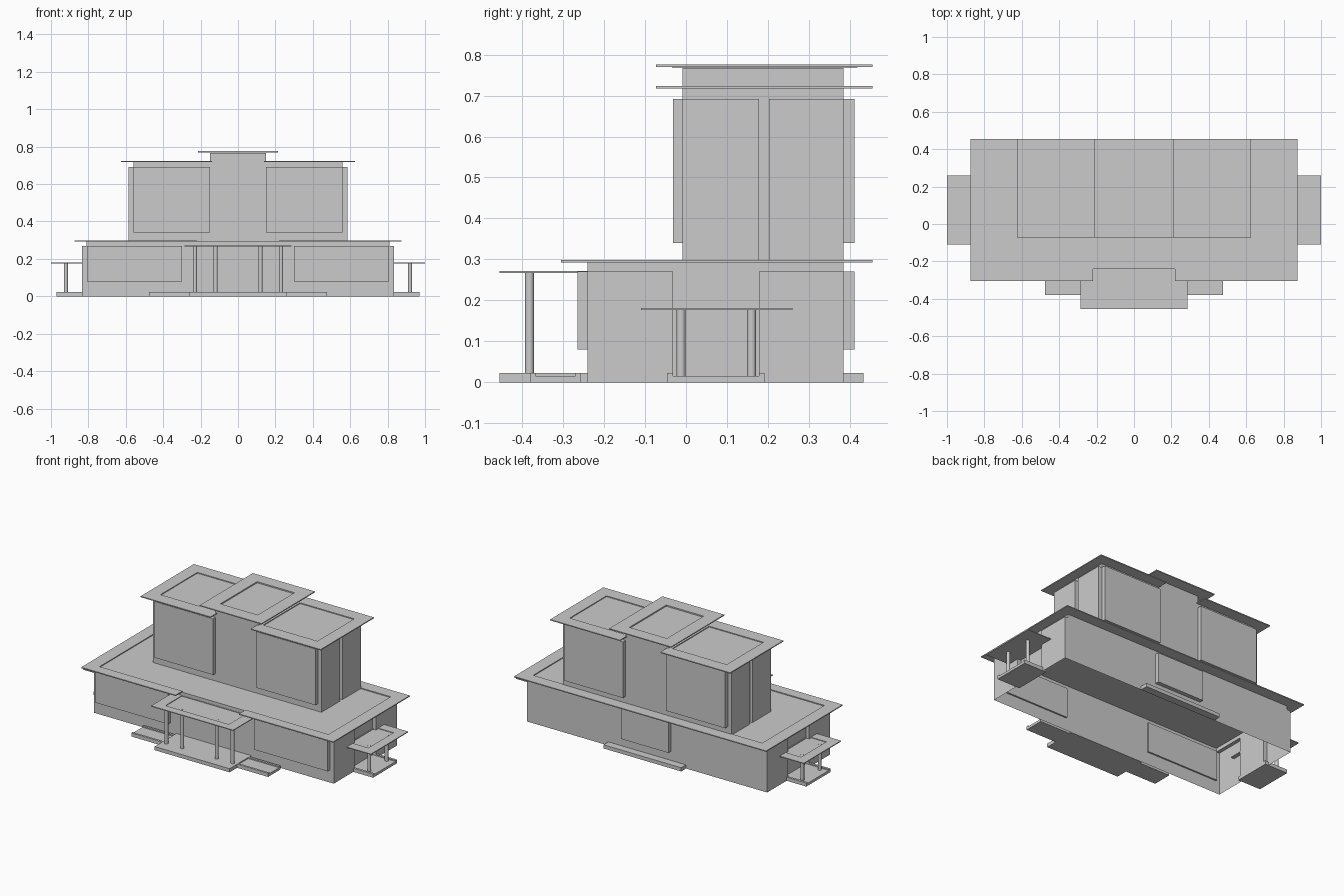
import bpy, bmesh

if "Cube" in bpy.data.objects:
    bpy.data.objects.remove(bpy.data.objects["Cube"])


def make(name, bm):
    bmesh.ops.recalc_face_normals(bm, faces=bm.faces[:])
    me = bpy.data.meshes.new(name)
    bm.to_mesh(me)
    bm.free()
    ob = bpy.data.objects.new(name, me)
    bpy.context.scene.collection.objects.link(ob)
    return ob


def add_box(bm, x0, x1, y0, y1, z0, z1):
    vs = bmesh.ops.create_cube(bm, size=1)['verts']
    for v in vs:
        v.co = ((x0 + x1) / 2 + v.co.x * (x1 - x0),
                (y0 + y1) / 2 + v.co.y * (y1 - y0),
                (z0 + z1) / 2 + v.co.z * (z1 - z0))


def boxes(name, items, mirror=False):
    bm = bmesh.new()
    for x0, x1, y0, y1, z0, z1 in items:
        add_box(bm, x0, x1, y0, y1, z0, z1)
        if mirror:
            add_box(bm, -x1, -x0, y0, y1, z0, z1)
    return make(name, bm)


def roof_frame(name, outer, inner, z0, z1, floor):
    """Thin overhanging slab around a shallow recessed panel."""
    bm = bmesh.new()

    def loop(r, z):
        return [bm.verts.new((x, y, z)) for x, y in
                ((r[0], r[2]), (r[1], r[2]), (r[1], r[3]), (r[0], r[3]))]
    rings = [loop(outer, z0), loop(outer, z1), loop(inner, z1), loop(inner, floor)]
    for a, b in zip(rings, rings[1:] + rings[:1]):
        for i in range(4):
            j = (i + 1) % 4
            bm.faces.new((a[i], a[j], b[j], b[i]))
    bm.faces.new(rings[3])
    return make(name, bm)


def column(name, x, y, z0, z1, r=0.011):
    bm = bmesh.new()
    bmesh.ops.create_cone(bm, cap_ends=True, segments=24, radius1=r, radius2=r, depth=z1 - z0)
    bmesh.ops.translate(bm, verts=bm.verts[:], vec=(x, y, (z0 + z1) / 2))
    for f in bm.faces:
        f.smooth = len(f.verts) == 4
    return make(name, bm)


# Lower storey: hollow shell with raised wall panels, open underneath
body = boxes("lower_walls", [(-0.81, 0.81, -0.24, 0.385, 0, 0.293)])
panels = boxes("lower_panels", [
    (0.30, 0.807, -0.265, -0.23, 0.08, 0.27),
    (0.25, 0.807, 0.375, 0.411, 0.08, 0.27),
    (0.80, 0.833, -0.24, -0.032, 0, 0.27),
    (0.80, 0.833, 0.178, 0.385, 0, 0.27)], mirror=True)
back_panel = boxes("back_center_panel", [(-0.165, 0.165, 0.375, 0.411, 0.08, 0.27)])
for tool in (panels, back_panel):
    mod = body.modifiers.new("panels", 'BOOLEAN')
    mod.operation, mod.solver, mod.object = 'UNION', 'EXACT', tool
dg = bpy.context.evaluated_depsgraph_get()
bm = bmesh.new()
bm.from_mesh(body.evaluated_get(dg).to_mesh())
body.modifiers.clear()
for tool in (panels, back_panel):
    bpy.data.objects.remove(tool)
bmesh.ops.delete(bm, geom=[f for f in bm.faces if all(v.co.z < 1e-4 for v in f.verts)],
                 context='FACES')
bm.to_mesh(body.data)
bm.free()

# Lower roof border, open at the front centre
bm = bmesh.new()
half = [(0.22, -0.305), (0.875, -0.305), (0.875, 0.455)]
half_in = [(0.795, 0.38), (0.795, -0.238), (0.22, -0.238)]
flip = lambda pts: [(-x, y) for x, y in reversed(pts)]
pts = half + flip(half) + flip(half_in) + half_in
f = bm.faces.new([bm.verts.new((x, y, 0.293)) for x, y in pts])
ext = bmesh.ops.extrude_face_region(bm, geom=[f])
bmesh.ops.translate(bm, vec=(0, 0, 0.006),
                    verts=[g for g in ext['geom'] if isinstance(g, bmesh.types.BMVert)])
make("lower_roof_border", bm)

# Upper storey: wings, central tower and raised panels
boxes("upper_wings", [(0.15, 0.56, -0.008, 0.385, 0.29, 0.717)], mirror=True)
boxes("central_tower", [(-0.15, 0.15, -0.008, 0.385, 0.29, 0.767)])
boxes("upper_panels", [
    (0.15, 0.56, -0.032, -0.008, 0.34, 0.692),
    (0.15, 0.56, 0.385, 0.411, 0.34, 0.692),
    (0.56, 0.585, -0.008, 0.178, 0.29, 0.692),
    (0.56, 0.585, 0.202, 0.385, 0.29, 0.692)], mirror=True)
roof_frame("tower_roof", (-0.215, 0.215, -0.073, 0.455), (-0.13, 0.13, 0.01, 0.375),
           0.770, 0.776, 0.768)
for s, side in ((1, "right"), (-1, "left")):
    fx = lambda a, b: (min(s * a, s * b), max(s * a, s * b))
    roof_frame(side + "_wing_roof", (*fx(0.14, 0.625), -0.073, 0.455),
               (*fx(0.168, 0.545), 0.01, 0.375), 0.717, 0.723, 0.7175)

    # Side porch with two columns and kerbs
    roof_frame(side + "_porch_roof", (*fx(0.81, 1.0), -0.11, 0.26),
               (*fx(0.815, 0.94), -0.05, 0.2), 0.176, 0.181, 0.177)
    for y in (-0.012, 0.16):
        column(side + "_porch_column", s * 0.92, y, 0.01, 0.178)
boxes("side_porch_base", [
    (0.81, 0.97, -0.032, 0.178, 0, 0.016),
    (0.81, 0.97, -0.046, -0.032, 0, 0.023),
    (0.81, 0.97, 0.178, 0.192, 0, 0.023)], mirror=True)

# Front porch
boxes("front_porch_base", [(-0.26, 0.26, -0.455, -0.24, 0, 0.023)])
roof_frame("front_porch_roof", (-0.285, 0.285, -0.455, -0.24), (-0.22, 0.22, -0.405, -0.242),
           0.267, 0.272, 0.268)
for x in (-0.23, -0.12, 0.12, 0.23):
    column("front_porch_column", x, -0.382, 0.02, 0.269)

# Side ramps with kerbs beside the front porch
boxes("front_ramps", [
    (0.26, 0.475, -0.367, -0.27, 0, 0.016),
    (0.26, 0.475, -0.38, -0.367, 0, 0.023),
    (0.26, 0.475, -0.27, -0.256, 0, 0.023)], mirror=True)

# Back doorstep
boxes("back_step", [(-0.27, 0.27, 0.385, 0.433, 0, 0.023)])
